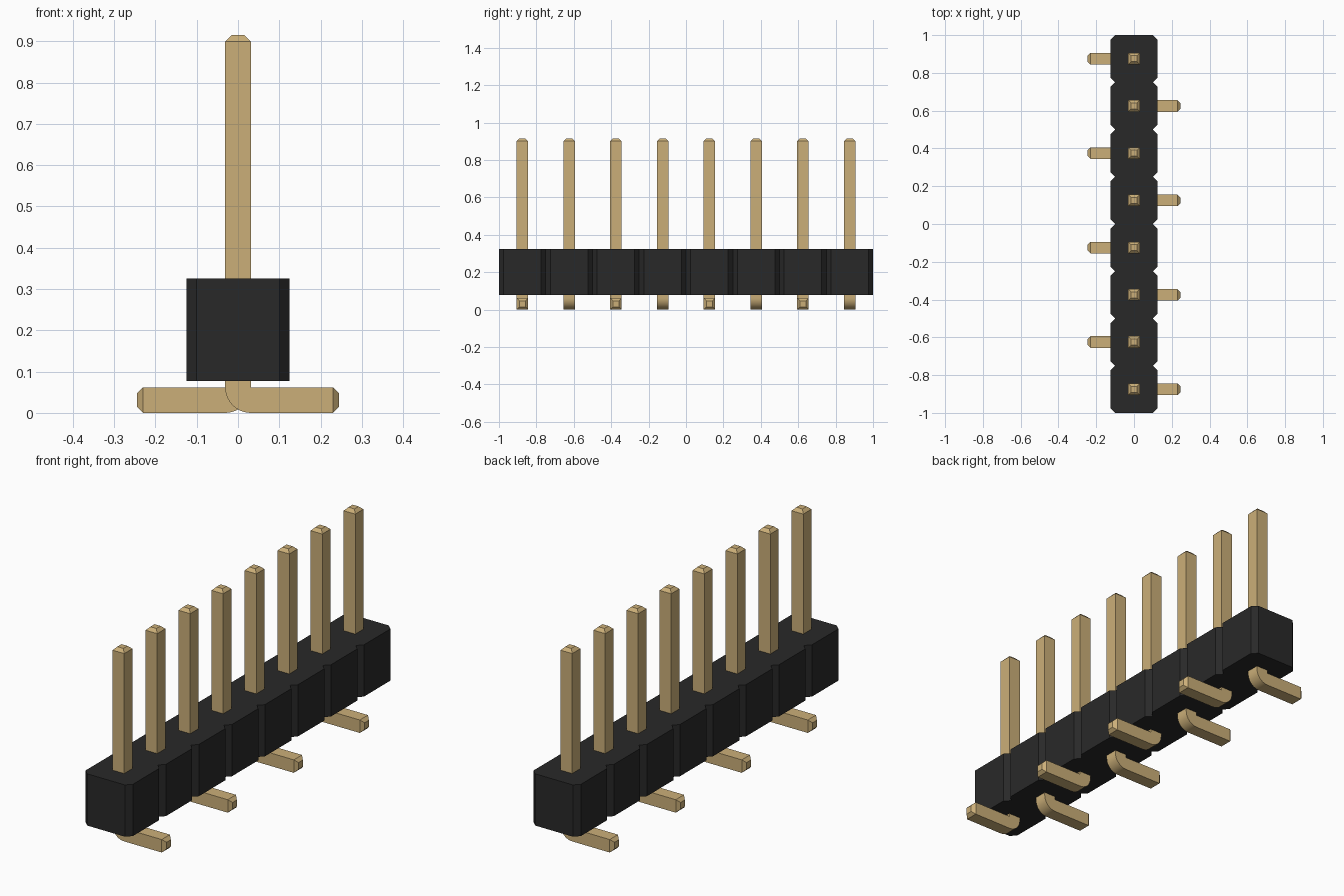
import bpy
import bmesh
import math
from mathutils import Vector

PINS = 8
PITCH = 0.25
HALF = 0.125          # housing half width
CUT = 0.025           # housing corner chamfer
BOTTOM, TOP = 0.077, 0.325
R = 0.031             # pin half thickness
TIP = 0.016           # half thickness of the tapered ends
PIN_TOP = 0.915
FOOT_END = 0.245

cube = bpy.data.objects.get("Cube")
if cube:
    bpy.data.objects.remove(cube, do_unlink=True)


def material(name, color):
    m = bpy.data.materials.new(name)
    m.diffuse_color = color
    m.use_nodes = True
    m.node_tree.nodes["Principled BSDF"].inputs["Base Color"].default_value = color
    return m


def finish(bm, name, mat):
    bmesh.ops.recalc_face_normals(bm, faces=bm.faces)
    mesh = bpy.data.meshes.new(name)
    bm.to_mesh(mesh)
    bm.free()
    mesh.materials.append(mat)
    obj = bpy.data.objects.new(name, mesh)
    bpy.context.collection.objects.link(obj)
    return obj


black = material("black plastic", (0.022, 0.022, 0.022, 1))
gold = material("gold metal", (0.60, 0.43, 0.19, 1))

ys = [(i - (PINS - 1) / 2) * PITCH for i in range(PINS)]

# Housing: notched outline extruded upwards
right = []
for i, y in enumerate(ys):
    right.append((HALF - CUT, y - HALF))
    right += [(HALF, y - HALF + CUT), (HALF, y + HALF - CUT)]
right.append((HALF - CUT, ys[-1] + HALF))
outline = right + [(-x, y) for x, y in reversed(right)]
bm = bmesh.new()
base = bm.faces.new([bm.verts.new((x, y, BOTTOM)) for x, y in outline])
grown = bmesh.ops.extrude_face_region(bm, geom=[base])["geom"]
bmesh.ops.translate(bm, vec=(0, 0, TOP - BOTTOM),
                    verts=[v for v in grown if isinstance(v, bmesh.types.BMVert)])
finish(bm, "housing", black)


# Pins: square section swept down the post, round the bend and along the foot
def pin(name, y, side):
    taper = R - TIP
    sections = [((0, PIN_TOP), (TIP, 0), TIP), ((0, PIN_TOP - taper), (R, 0), R)]
    steps = 10
    for i in range(steps + 1):
        a = math.pi / 2 * i / steps
        across = Vector((math.cos(a), math.sin(a))) * R
        sections.append((Vector((R, 2 * R)) - across, across, R))
    sections += [((FOOT_END - taper, R), (0, R), R), ((FOOT_END, R), (0, TIP), TIP)]

    bm = bmesh.new()
    rings = []
    for center, across, depth in sections:
        c, d = Vector(center), Vector(across)
        corners = [(c - d, -depth), (c + d, -depth), (c + d, depth), (c - d, depth)]
        rings.append([bm.verts.new((p.x * side, y + w, p.y)) for p, w in corners])
    for a, b in zip(rings, rings[1:]):
        for k in range(4):
            n = (k + 1) % 4
            bm.faces.new((a[k], a[n], b[n], b[k]))
    bm.faces.new(rings[0])
    bm.faces.new(rings[-1])
    bmesh.ops.remove_doubles(bm, verts=bm.verts, dist=0.0001)
    obj = finish(bm, name, gold)
    bpy.ops.object.select_all(action="DESELECT")
    obj.select_set(True)
    bpy.context.view_layer.objects.active = obj
    bpy.ops.object.shade_smooth_by_angle(angle=math.radians(25))


for i, y in enumerate(ys):
    pin(f"pin_{i + 1}", y, 1 if i % 2 == 0 else -1)
